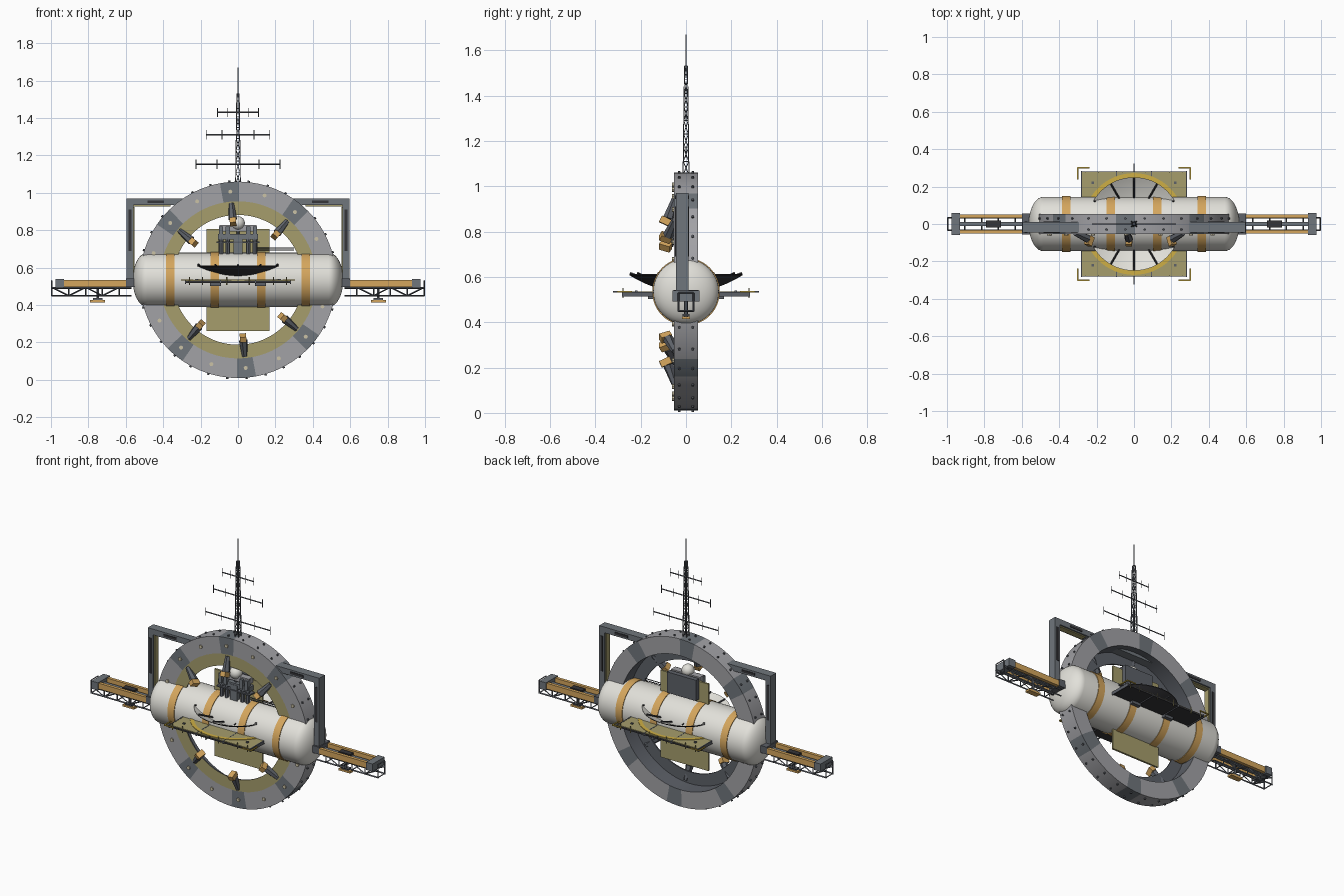
import bpy, bmesh
from math import pi, sin, cos, radians, sqrt
from mathutils import Vector, Matrix

if "Cube" in bpy.data.objects:
    bpy.data.objects.remove(bpy.data.objects["Cube"], do_unlink=True)

CZ = 0.535          # height of the hub axis
MATS = {}


def material(name, rgb):
    m = bpy.data.materials.new(name)
    m.use_nodes = True
    m.diffuse_color = (*rgb, 1)
    m.node_tree.nodes["Principled BSDF"].inputs["Base Color"].default_value = (*rgb, 1)
    MATS[name] = m


material("off_white", (0.76, 0.75, 0.70))
material("orange", (0.66, 0.38, 0.11))
material("ring_grey", (0.36, 0.36, 0.38))
material("slate", (0.16, 0.18, 0.20))
material("frame_grey", (0.11, 0.12, 0.14))
material("near_black", (0.035, 0.035, 0.04))
material("olive", (0.38, 0.34, 0.15))
material("yellow", (0.62, 0.43, 0.06))
material("cream", (0.6, 0.54, 0.38))


class Part:
    """Collects simple solids into one named object."""

    def __init__(self, name, *mats):
        self.name, self.mats, self.bm = name, mats, bmesh.new()

    def box(self, centre, size, mat=0, rot=None):
        m = Matrix.Translation(centre) @ (rot or Matrix()) @ Matrix.Diagonal((*size, 1))
        geo = bmesh.ops.create_cube(self.bm, size=1, matrix=m)
        for f in {f for v in geo["verts"] for f in v.link_faces}:
            f.material_index = mat

    def strut(self, a, b, r, mat=0, segs=4, r2=None):
        a, b = Vector(a), Vector(b)
        d = b - a
        m = Matrix.Translation((a + b) / 2) @ d.to_track_quat("Z", "Y").to_matrix().to_4x4()
        geo = bmesh.ops.create_cone(self.bm, cap_ends=True, segments=segs, radius1=r,
                                    radius2=r if r2 is None else r2, depth=d.length, matrix=m)
        for f in {f for v in geo["verts"] for f in v.link_faces}:
            f.material_index = mat

    def lathe(self, profile, segs, place, closed=True, start=0, mat=lambda i, j: 0):
        rows = [[self.bm.verts.new(place(r, h, start + 2 * pi * j / segs)) for j in range(segs)]
                for r, h in profile]
        n = len(rows)
        for i in range(n if closed else n - 1):
            p, q = rows[i], rows[(i + 1) % n]
            for j in range(segs):
                k = (j + 1) % segs
                self.bm.faces.new((p[j], p[k], q[k], q[j])).material_index = mat(i, j)
        if not closed:
            for row in (rows[0], rows[-1]):
                self.bm.faces.new(row)

    def finish(self, smooth=False):
        bmesh.ops.recalc_face_normals(self.bm, faces=self.bm.faces[:])
        me = bpy.data.meshes.new(self.name)
        self.bm.to_mesh(me)
        self.bm.free()
        for m in self.mats:
            me.materials.append(MATS[m])
        if smooth:
            me.shade_smooth()
            me.set_sharp_from_angle(angle=radians(35))
        ob = bpy.data.objects.new(self.name, me)
        bpy.context.collection.objects.link(ob)


def around_y(r, h, a):
    return (r * cos(a), h, CZ + r * sin(a))


def around_x(r, h, a):
    return (h, r * cos(a), CZ + r * sin(a))


def around_z(r, h, a):
    return (r * cos(a), r * sin(a), h)


# Main ring: eight dark blocks among the grey, dark inner wall
SEGS = 96
FIRST = radians(5)
ring = Part("main_ring", "ring_grey", "slate", "frame_grey")
ring.lathe([(0.42, -0.054), (0.525, -0.054), (0.525, 0.054), (0.42, 0.054)], SEGS, around_y,
           start=FIRST - 3 * pi / SEGS,
           mat=lambda i, j: 2 if i == 3 else (1 if j % 12 < 3 else 0))
ring.finish(True)

liner = Part("ring_front_panel", "olive", "frame_grey")
liner.lathe([(0.347, -0.054), (0.421, -0.054), (0.421, -0.046), (0.347, -0.046)], SEGS, around_y,
            mat=lambda i, j: 0 if i == 0 else 1)
liner.finish(True)

# Studs on the rim and both faces of the ring
studs = Part("ring_studs", "frame_grey", "cream")
for k in range(32):
    a = FIRST + 2 * pi * k / 32
    for y in (-0.03, 0.03):
        studs.strut(around_y(0.52, y, a), around_y(0.533, y, a), 0.006, segs=6)
    if k % 2 == 0:
        studs.strut(around_y(0.473, -0.061, a), around_y(0.473, -0.05, a), 0.011, 1, 8)
studs.finish()

# Floodlights on the dark blocks
lamps = Part("floodlights", "frame_grey", "orange")
for k in range(8):
    if k % 4 == 0:
        continue
    a = FIRST + k * pi / 4
    lamps.strut(around_y(0.41, -0.05, a), around_y(0.325, -0.078, a), 0.014, segs=6, r2=0.024)
    lamps.box(around_y(0.312, -0.09, a), (0.03, 0.05, 0.034), 1,
              Matrix.Rotation(-a, 4, "Y") @ Matrix.Rotation(radians(25), 4, "Z"))
lamps.finish()

# Pressure tank with elliptical end caps
R, HALF, CAP = 0.145, 0.485, 0.078
caps = [(R * max(cos(t * pi / 20), 0.02), HALF + CAP * sin(t * pi / 20)) for t in range(11)]
tank = Part("tank", "off_white")
tank.lathe([(r, -h) for r, h in reversed(caps)] + caps, 48, around_x, closed=False)
tank.finish(True)

bands = Part("tank_bands", "orange", "frame_grey")
for x in (-0.363, -0.124, 0.124, 0.363):
    bands.lathe([(0.14, x - 0.023), (0.149, x - 0.023), (0.149, x + 0.023), (0.14, x + 0.023)],
                48, around_x)
bands.finish(True)

# Shallow dish around the tank, pale inside and dark outside
radii = [0.1 + 0.015 * i for i in range(11)]
top = [(r, CZ + 1.23 * r * r) for r in radii]
dish = Part("dish", "off_white", "near_black")
dish.lathe(top + [(r, z - 0.004) for r, z in reversed(top)], 64, around_z,
           mat=lambda i, j: 0 if i < 10 else 1)
dish.finish(True)

ribs = Part("dish_ribs", "near_black")
for k in range(12):
    a = k * pi / 6
    ribs.strut(around_z(0.13, 0.57, a), around_z(0.247, 0.617, a), 0.005)
ribs.finish()

# Horizontal deck, olive above and dark below
deck = Part("deck", "olive", "near_black", "yellow", "frame_grey")
deck.box((0, 0, 0.524), (0.56, 0.56, 0.01), 1)
deck.box((0, 0, 0.531), (0.555, 0.555, 0.004), 0)
deck.lathe([(0.25, 0.532), (0.272, 0.532), (0.272, 0.536), (0.25, 0.536)], 64, around_z,
           mat=lambda i, j: 2)
for x in (-0.28, -0.094, 0.094, 0.28):
    deck.box((x, 0, 0.524), (0.006, 0.565, 0.02), 3)
for sx in (-1, 1):
    for sy in (-1, 1):
        deck.box((sx * 0.27, sy * 0.3, 0.535), (0.064, 0.007, 0.006), 2)
        deck.box((sx * 0.3, sy * 0.27, 0.535), (0.007, 0.064, 0.006), 2)
        deck.box((sx * 0.22, sy * 0.22, 0.536), (0.012, 0.012, 0.008), 3)
        deck.box((sx * 0.12, sy * 0.155, 0.512), (0.06, 0.025, 0.02), 3)
        for x in (0.26, 0.19, 0.06):
            deck.strut((sx * x, sy * 0.278, 0.508), (sx * x, sy * 0.278, 0.55), 0.003)
for sy in (-1, 1):
    deck.box((0, sy * 0.3, 0.535), (0.006, 0.045, 0.006), 3)
deck.finish()

# Upright panel behind the equipment
panel = Part("upright_panel", "olive", "frame_grey")
panel.box((0, 0.01, CZ), (0.335, 0.012, 0.545))
panel.finish()

# Equipment cluster above the tank
gear = Part("equipment_cluster", "slate", "frame_grey", "off_white", "ring_grey")
gear.box((0, -0.02, 0.765), (0.215, 0.045, 0.03), 0)
gear.box((0, -0.015, 0.81), (0.2, 0.04, 0.035), 3)
gear.box((0, 0.03, 0.76), (0.2, 0.03, 0.13), 1)
gear.box((0, -0.025, 0.735), (0.23, 0.05, 0.008), 1)
for x in (-0.09, -0.055, 0.055, 0.09):
    gear.strut((x, -0.03, 0.66), (x, -0.03, 0.77), 0.013, 1, 8)
    gear.box((x, -0.035, 0.79), (0.022, 0.03, 0.06), 0)
gear.box((0, -0.03, 0.72), (0.05, 0.03, 0.1), 0)
gear.strut((0, -0.02, 0.78), (0, -0.02, 0.84), 0.008, 1, 8)
for z in (0.695, 0.706):
    gear.strut((0.1, -0.02, z), (0.3, -0.02, z), 0.003, 1)
gear.finish()

ball = Part("sensor_ball", "off_white")
bmesh.ops.create_uvsphere(ball.bm, u_segments=24, v_segments=12, radius=0.037,
                          matrix=Matrix.Translation((0, -0.02, 0.838)))
ball.finish(True)

# Gantry frame with dark slots and olive inner trim
frame = Part("gantry_frame", "frame_grey", "near_black", "olive", "slate")
frame.box((0, -0.017, 0.952), (1.19, 0.055, 0.036), 3)
for s in (-1, 1):
    frame.box((s * 0.577, -0.017, 0.737), (0.036, 0.055, 0.46), 3)
    frame.box((s * 0.556, -0.017, 0.735), (0.006, 0.035, 0.38), 2)
    frame.box((s * 0.46, -0.017, 0.931), (0.2, 0.035, 0.006), 2)
    frame.box((s * 0.577, -0.017, 0.8), (0.015, 0.062, 0.22), 1)
    frame.box((s * 0.44, -0.017, 0.952), (0.09, 0.062, 0.015), 1)
    frame.box((s * 0.577, 0, 0.52), (0.045, 0.11, 0.045), 0)
frame.finish()

# Side arms: rails, end block, truss and hanging pod
for s, side in ((1, "left"), (-1, "right")):
    arm = Part(side + "_arm", "orange", "frame_grey", "slate", "near_black")
    for y in (-0.042, 0.042):
        arm.box((s * 0.75, y, 0.516), (0.4, 0.02, 0.036), 0)
        arm.strut((s * 0.57, y * 0.8, 0.45), (s * 0.998, y * 0.8, 0.45), 0.005, 1)
        arm.strut((s * 0.57, y * 0.8, 0.492), (s * 0.998, y * 0.8, 0.492), 0.005, 1)
        for i in range(5):
            x = 0.995 - i * 0.09
            arm.strut((s * x, y * 0.8, 0.45), (s * x, y * 0.8, 0.53 if i == 0 else 0.495), 0.004, 1)
            if i < 4:
                lo, hi = (0.45, 0.495) if i % 2 else (0.495, 0.45)
                arm.strut((s * x, y * 0.8, lo), (s * (x - 0.09), y * 0.8, hi), 0.004, 1)
    for i in range(5):
        x = s * (0.995 - i * 0.09)
        arm.strut((x, -0.034, 0.45), (x, 0.034, 0.45), 0.004, 1)
    arm.strut((s * 0.995, -0.034, 0.53), (s * 0.995, 0.034, 0.53), 0.004, 1)
    arm.box((s * 0.75, 0, 0.51), (0.4, 0.02, 0.02), 2)
    arm.box((s * 0.75, 0, 0.525), (0.08, 0.035, 0.015), 3)
    arm.box((s * 0.953, 0, 0.515), (0.045, 0.118, 0.048), 2)
    arm.strut((s * 0.75, 0, 0.425), (s * 0.75, 0, 0.5), 0.008, 1, 6)
    arm.box((s * 0.75, 0, 0.432), (0.05, 0.03, 0.01), 1)
    arm.box((s * 0.75, 0, 0.42), (0.08, 0.035, 0.012), 0)
    arm.finish()

# Lattice mast with whip and crossbars
mast = Part("antenna_mast", "frame_grey")
LOW, STEP, N = 1.05, 0.06, 8


def leg(i, k):
    w = 0.013 - 0.0008 * i
    sx, sy = ((1, 1), (-1, 1), (-1, -1), (1, -1))[k % 4]
    return (sx * w, sy * w, LOW + i * STEP)


for k in range(4):
    mast.strut(leg(0, k), leg(N, k), 0.003)
    for i in range(N):
        mast.strut(leg(i, k), leg(i + 1, k + 1), 0.002)
        mast.strut(leg(i + 1, k), leg(i + 1, k + 1), 0.002)
mast.strut((0, 0, 1.5), (0, 0, 1.67), 0.003, segs=6)
for z, half in ((1.43, 0.11), (1.31, 0.17), (1.153, 0.225)):
    mast.strut((-half, 0, z), (half, 0, z), 0.004)
    for x in (-half, -half / 2, half / 2, half):
        mast.strut((x, 0, z - 0.025), (x, 0, z + 0.025), 0.002)
mast.finish()
